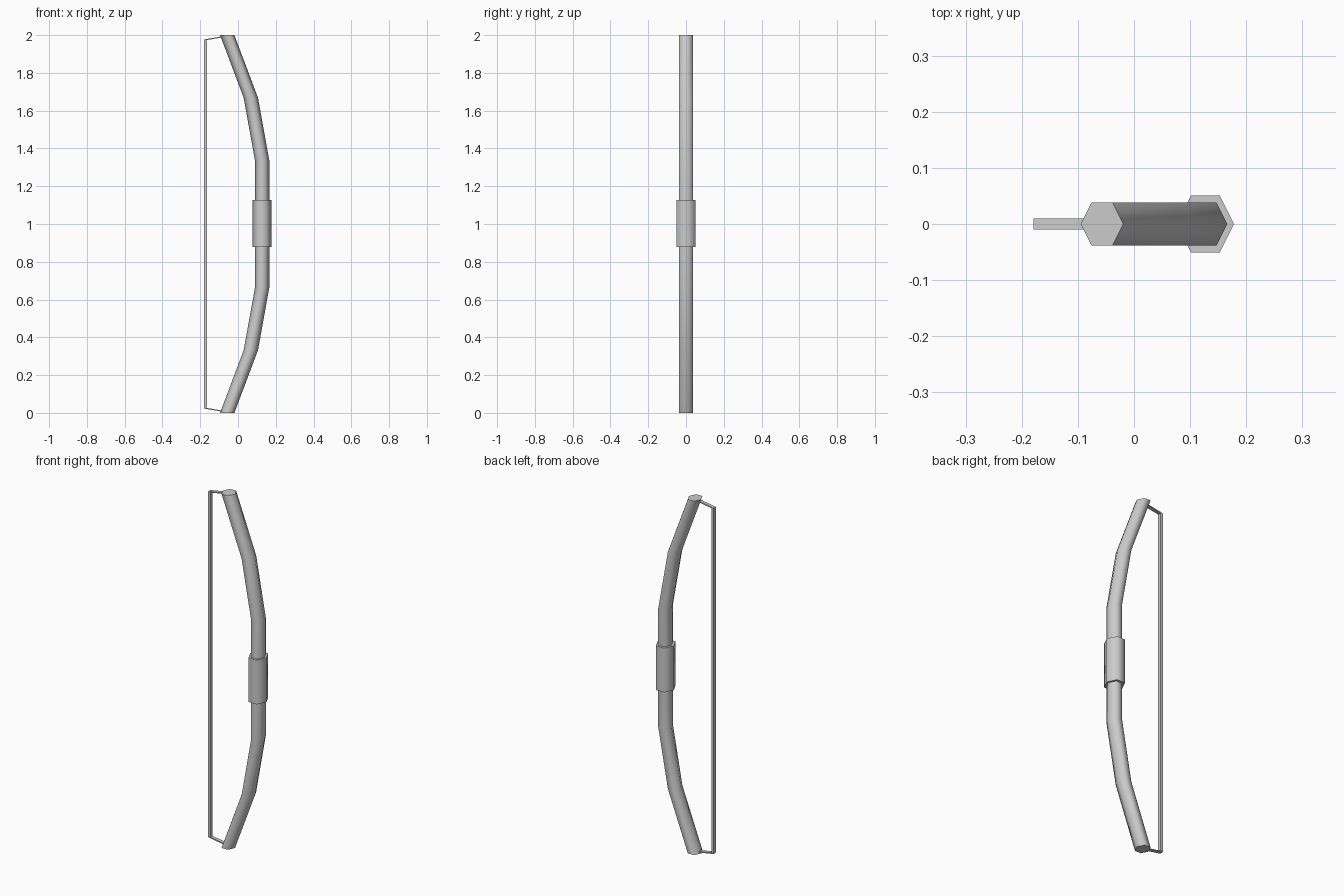
import bpy, bmesh, math
from mathutils import Vector

cube = bpy.data.objects.get("Cube")
if cube:
    bpy.data.objects.remove(cube, do_unlink=True)

GREY = (0.6, 0.6, 0.6, 1)
mat = bpy.data.materials.new("plain grey")
mat.use_nodes = True
mat.diffuse_color = GREY
mat.node_tree.nodes["Principled BSDF"].inputs["Base Color"].default_value = GREY


def hexagon(r):
    """Six-sided section, pointed along x and flat along y."""
    return [(r, 0), (r / 2, r), (-r / 2, r), (-r, 0), (-r / 2, -r), (r / 2, -r)]


def rectangle(a, b):
    return [(a, -b), (a, b), (-a, b), (-a, -b)]


def loft(name, section, path, smooth=True):
    """Sweep a horizontal section through (x, z) points and cap both ends."""
    bm = bmesh.new()
    rings = [[bm.verts.new((x + px, py, z)) for px, py in section] for x, z in path]
    n = len(section)
    for low, high in zip(rings, rings[1:]):
        for i in range(n):
            j = (i + 1) % n
            bm.faces.new((low[i], low[j], high[j], high[i]))
    bm.faces.new(rings[0])
    bm.faces.new(rings[-1])
    bmesh.ops.recalc_face_normals(bm, faces=bm.faces)
    mesh = bpy.data.meshes.new(name)
    bm.to_mesh(mesh)
    bm.free()
    mesh.materials.append(mat)
    obj = bpy.data.objects.new(name, mesh)
    bpy.context.collection.objects.link(obj)
    if smooth:
        bpy.ops.object.select_all(action="DESELECT")
        obj.select_set(True)
        bpy.context.view_layer.objects.active = obj
        bpy.ops.object.shade_smooth_by_angle(angle=math.radians(66))
    return obj


# Bent stave, mirrored about mid height
upper = [(0.128, 1.335), (0.068, 1.668), (-0.057, 2.0)]
lower = [(x, 2 - z) for x, z in reversed(upper)]
loft("bow_stave", hexagon(0.038), lower + upper)

# Thicker hand grip
loft("grip", hexagon(0.051), [(0.127, 0.877), (0.127, 1.127)])

# Straight string
loft("bow_string", rectangle(0.007, 0.01), [(-0.172, 0.028), (-0.172, 1.972)], False)


# Thin ties joining the string to the stave tips
def tie(name, flip):
    def z(v):
        return 2 - v if flip else v
    start, end = Vector((-0.179, z(1.974))), Vector((-0.07, z(1.993)))
    bar = loft(name, rectangle(0.5, 0.01), [(0, -0.003), (0, 0.003)], False)
    for v in bar.data.vertices:
        p = start.lerp(end, v.co.x + 0.5)
        v.co.x, v.co.z = p.x, p.y + v.co.z


tie("upper_tie", False)
tie("lower_tie", True)
